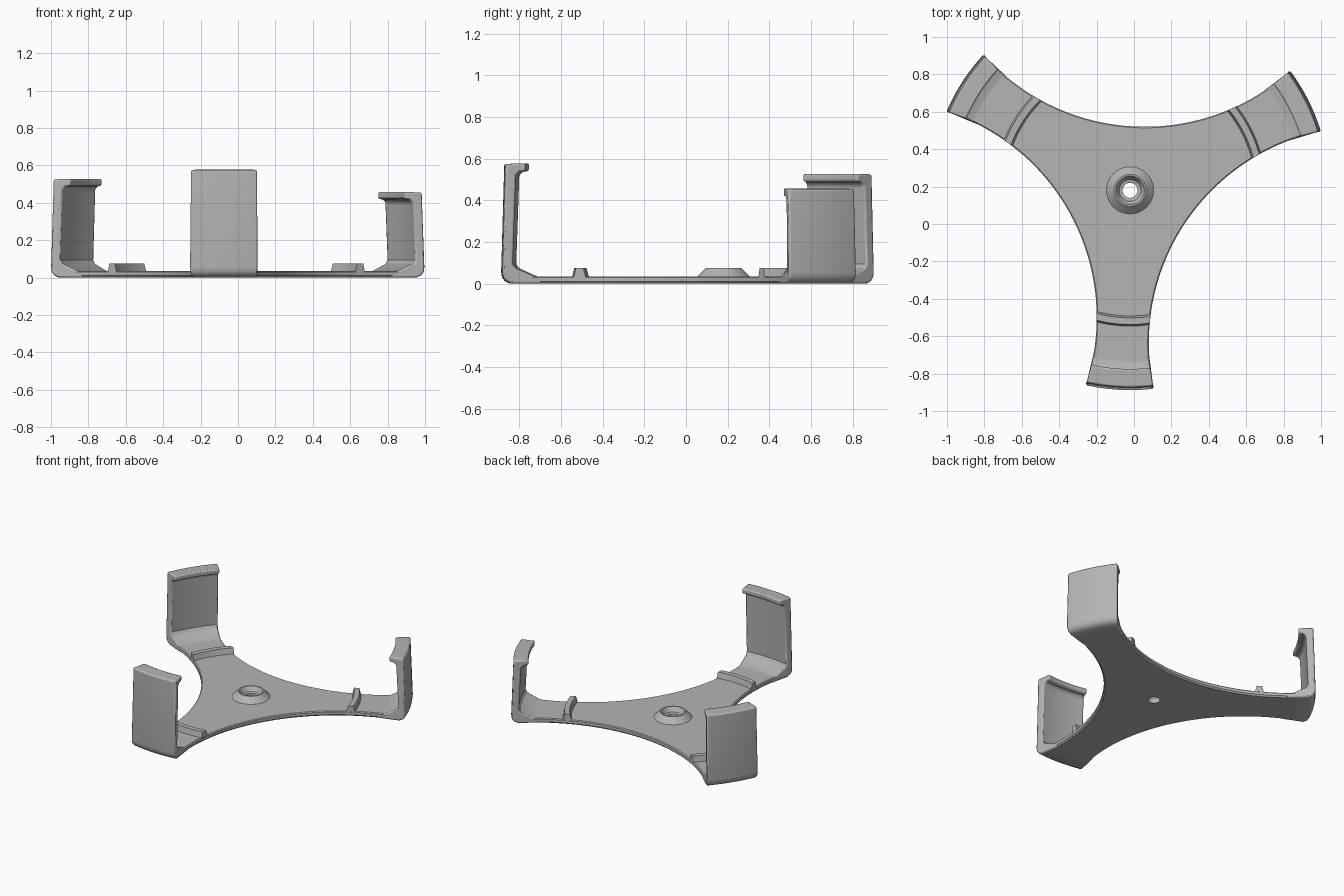
import bpy, bmesh
from math import sin, cos, radians, asin, sqrt, pi, tau

if "Cube" in bpy.data.objects:
    bpy.data.objects.remove(bpy.data.objects["Cube"])

HUB = (-0.021, 0.18)             # hub centre in plan
ARC_D, ARC_R = 1.5, 1.158        # concave side arcs: centre distance and radius
THICK = 0.035                    # plate thickness
ARMS = {"front": (-93, 0.575), "back_left": (27, 0.455), "back_right": (147, 0.525)}

grey = bpy.data.materials.new("plain grey")
grey.use_nodes = True
grey.diffuse_color = (0.46, 0.46, 0.46, 1)
grey.node_tree.nodes["Principled BSDF"].inputs["Base Color"].default_value = (0.46, 0.46, 0.46, 1)


def finish(bm, name, bevel=0):
    bmesh.ops.recalc_face_normals(bm, faces=bm.faces)
    mesh = bpy.data.meshes.new(name)
    bm.to_mesh(mesh)
    bm.free()
    mesh.materials.append(grey)
    ob = bpy.data.objects.new(name, mesh)
    bpy.context.collection.objects.link(ob)
    ob.location = (*HUB, 0)
    if bevel:
        mod = ob.modifiers.new("rounded edges", "BEVEL")
        mod.width, mod.segments = bevel, 2
        mod.limit_method, mod.angle_limit = "ANGLE", radians(40)
    bpy.ops.object.select_all(action="DESELECT")
    bpy.context.view_layer.objects.active = ob
    ob.select_set(True)
    bpy.ops.object.shade_smooth_by_angle(angle=radians(32))
    return ob


def half_width(r):
    """Half the arm width at radius r, following the concave side arcs."""
    along = sqrt(r * r - 0.025)
    w = ARC_D * sin(pi / 3) - sqrt(ARC_R ** 2 - (along - ARC_D / 2) ** 2)
    return min(w, 0.181)


def bridge(bm, a, b, closed=True):
    n = len(a)
    for i in range(n if closed else n - 1):
        j = (i + 1) % n
        bm.faces.new((a[i], a[j], b[j], b[i]))


def sweep_arm(name, profile, angle, bevel, columns=14):
    """Sweep a closed (radius, z) profile around the hub across one arm's width."""
    bm = bmesh.new()
    rings = []
    for c in range(columns + 1):
        t = 2 * c / columns - 1
        ring = []
        for r, z in profile:
            a = radians(angle) + t * asin(half_width(r) / r)
            ring.append(bm.verts.new((r * cos(a), r * sin(a), z)))
        rings.append(ring)
    for a, b in zip(rings, rings[1:]):
        bridge(bm, a, b)
    bm.faces.new(rings[0])
    bm.faces.new(rings[-1])
    return finish(bm, name, bevel)


def circle(bm, r, z, n=40):
    return [bm.verts.new((r * cos(tau * i / n), r * sin(tau * i / n), z)) for i in range(n)]


def outline(bm, inset, z, steps=36):
    """Three-armed outline made of three concave arcs."""
    end = pi / 6 + asin((0.93 - ARC_D / 2) / ARC_R)
    verts = []
    for angle, _ in ARMS.values():
        mid = radians(angle + 60)
        for i in range(steps + 1):
            a = mid + pi + end * (1 - 2 * i / steps)
            r = ARC_R + inset
            verts.append(bm.verts.new((ARC_D * cos(mid) + r * cos(a),
                                       ARC_D * sin(mid) + r * sin(a), z)))
    return verts


def fill_with_hole(bm, *loops):
    edges = []
    for loop in loops:
        for a, b in zip(loop, loop[1:] + loop[:1]):
            edges.append(bm.edges.get((a, b)) or bm.edges.new((a, b)))
    bmesh.ops.triangle_fill(bm, edges=edges, use_beauty=True, normal=(0, 0, 1))


# Base plate with chamfered rim and centre hole
bm = bmesh.new()
rim = [outline(bm, d, z) for d, z in ((0.01, 0), (0, 0.01), (0, THICK - 0.006), (0.006, THICK))]
hole = [circle(bm, 0.04, 0), circle(bm, 0.04, THICK)]
for a, b in zip(rim, rim[1:]):
    bridge(bm, a, b)
bridge(bm, *hole)
fill_with_hole(bm, rim[0], hole[0])
fill_with_hole(bm, rim[-1], hole[1])
finish(bm, "base_plate")

# Conical hub with countersunk hole
bm = bmesh.new()
hub = [circle(bm, r, z) for r, z in
       ((0.128, 0.033), (0.086, 0.075), (0.077, 0.075), (0.058, 0.042), (0.04, 0.038), (0.04, 0.033))]
for a, b in zip(hub, hub[1:] + hub[:1]):
    bridge(bm, a, b)
finish(bm, "screw_hub")

for side, (angle, top) in ARMS.items():
    # Upright clip wall with inward hook and sloped foot
    clip = [(0.88, 0), (1.025, 0), (1.05, 0.012), (1.064, 0.03), (1.068, 0.055),
            (1.053, top), (0.955, top + 0.003), (0.955, top - 0.034),
            (0.985, top - 0.038), (1.003, top - 0.055),
            (1.018, 0.095), (1.005, 0.075), (0.915, THICK), (0.88, THICK)]
    sweep_arm(side + "_clip", clip, angle, 0.009)
    # Low curved ridge across the arm
    ridge = [(0.67, 0.03), (0.727, 0.03), (0.717, 0.075), (0.682, 0.075)]
    sweep_arm(side + "_ridge", ridge, angle, 0)
